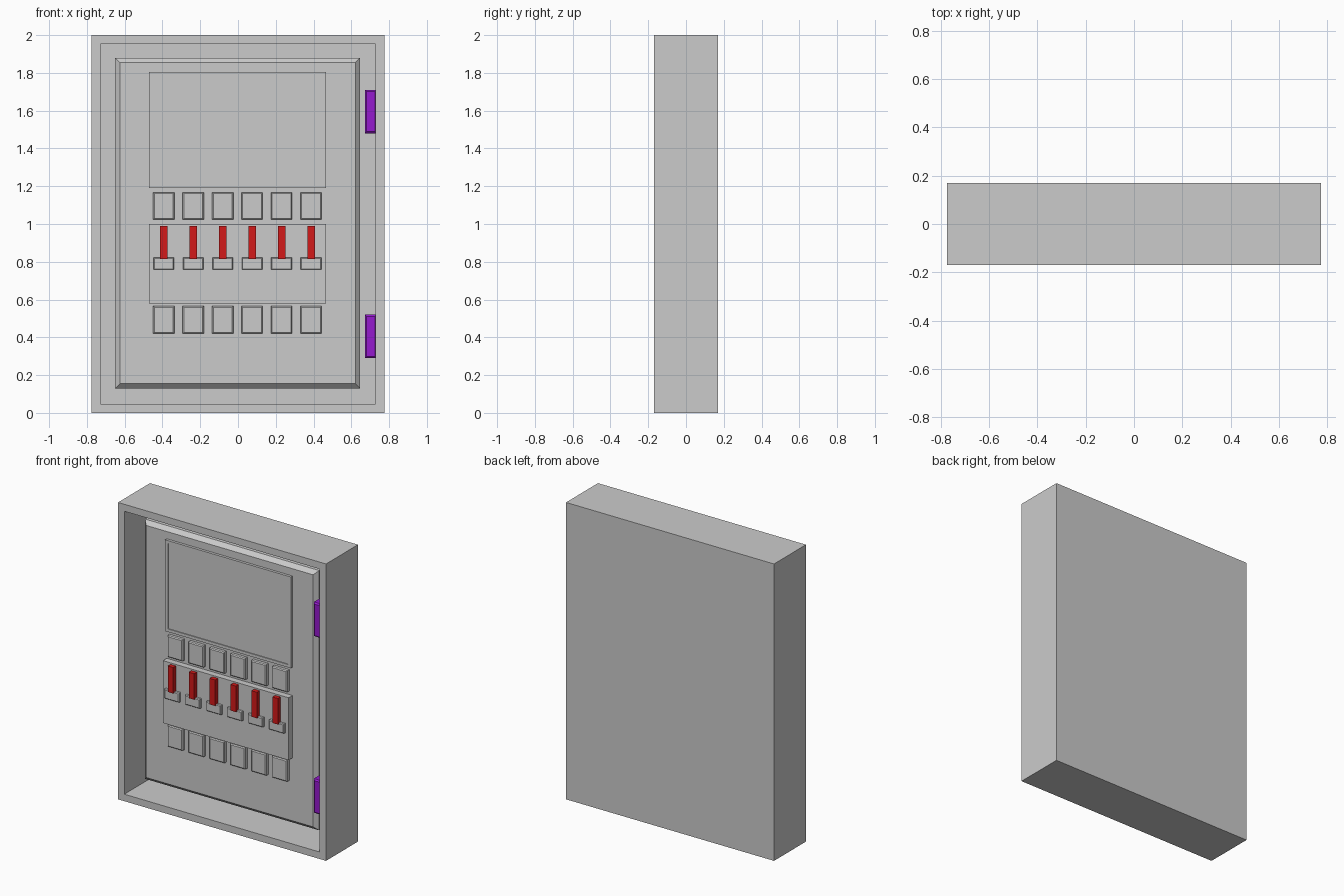
import bpy
import bmesh

if "Cube" in bpy.data.objects:
    bpy.data.objects.remove(bpy.data.objects["Cube"])


def material(name, rgb):
    mat = bpy.data.materials.new(name)
    mat.diffuse_color = (*rgb, 1)
    mat.use_nodes = True
    mat.node_tree.nodes["Principled BSDF"].inputs["Base Color"].default_value = mat.diffuse_color
    return mat


def loft(name, x0, x1, z0, z1, rings, mat=None):
    """Nested rectangles (inset, y) from back to front, joined and capped."""
    bm = bmesh.new()
    loops = [[bm.verts.new(p) for p in (
        (x0 + i, y, z0 + i), (x1 - i, y, z0 + i),
        (x1 - i, y, z1 - i), (x0 + i, y, z1 - i))] for i, y in rings]
    for a, b in zip(loops, loops[1:]):
        for k in range(4):
            n = (k + 1) % 4
            bm.faces.new((a[k], a[n], b[n], b[k]))
    bm.faces.new(loops[0])
    bm.faces.new(loops[-1])
    bmesh.ops.recalc_face_normals(bm, faces=bm.faces)
    mesh = bpy.data.meshes.new(name)
    bm.to_mesh(mesh)
    bm.free()
    obj = bpy.data.objects.new(name, mesh)
    bpy.context.collection.objects.link(obj)
    if mat:
        mesh.materials.append(mat)
    return obj


def block(name, x0, x1, z0, z1, front, back, chamfer=0.0, mat=None):
    rings = [(0, back), (0, front + chamfer)]
    if chamfer:
        rings.append((chamfer, front))
    return loft(name, x0, x1, z0, z1, rings, mat)


red = material("lever_red", (0.65, 0.01, 0.01))
purple = material("hinge_purple", (0.3, 0.01, 0.62))
PANEL = -0.087

# Open-fronted cabinet
loft("cabinet_case", -0.775, 0.775, 0, 2,
     [(0, 0.17), (0, -0.17), (0.047, -0.17), (0.047, 0.125)])

# Inner panel with chamfered front edge
block("inner_panel", -0.65, 0.647, 0.13, 1.88, PANEL, 0.127, 0.026)

# Framed plate, slightly sunk in the middle
loft("upper_plate", -0.47, 0.467, 1.19, 1.805,
     [(0, PANEL + 0.005), (0, -0.105), (0.02, -0.105), (0.02, -0.099)])

# Plate behind the switches
block("switch_plate", -0.47, 0.467, 0.58, 1.0, -0.128, PANEL + 0.005)

# Six columns of buttons and switches
for i in range(6):
    x = -0.393 + i * 0.156
    for row, z in (("upper", 1.023), ("lower", 0.42)):
        block(f"{row}_button_{i + 1}", x - 0.056, x + 0.056, z, z + 0.145,
              -0.112, PANEL + 0.005, 0.006)
    block(f"switch_base_{i + 1}", x - 0.055, x + 0.055, 0.758, 0.822,
          -0.147, -0.125, 0.005)
    block(f"switch_lever_{i + 1}", x - 0.02, x + 0.02, 0.815, 0.99,
          -0.157, -0.125, mat=red)

# Hinges against the right wall
for label, z in (("lower", 0.29), ("upper", 1.48)):
    block(f"{label}_hinge", 0.672, 0.735, z, z + 0.23, -0.16, -0.04,
          0.009, purple)
